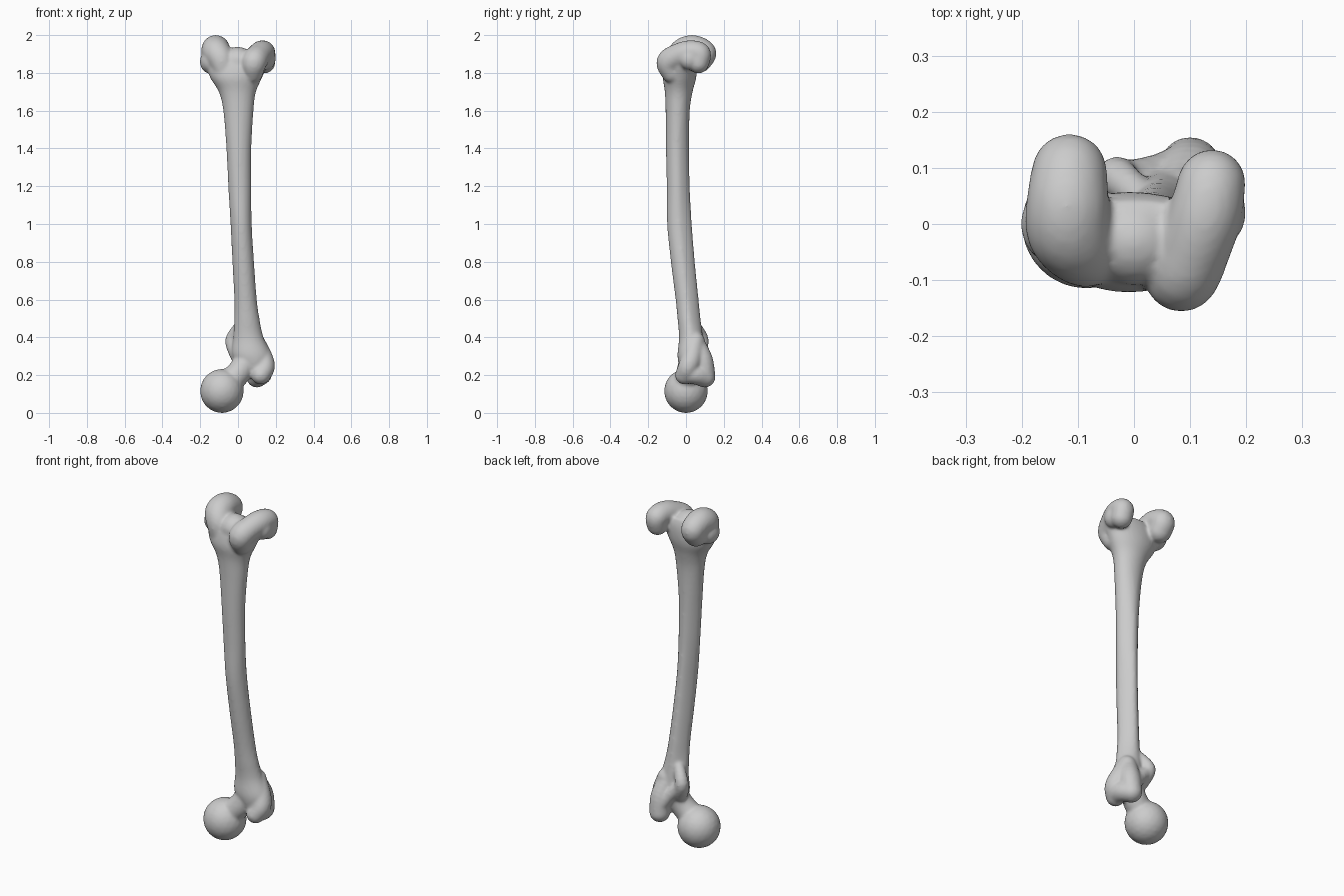
import bpy
import bmesh
from math import cos, sin, pi
from mathutils import Matrix, Vector

cube = bpy.data.objects.get("Cube")
if cube:
    bpy.data.objects.remove(cube, do_unlink=True)


def smooth_path(points, steps):
    """Return a smooth run of tuples passing through the given ones."""
    ends = [points[0]] + list(points) + [points[-1]]
    result = []
    for i in range(len(points) - 1):
        before, start, end, after = (Vector(p) for p in ends[i:i + 4])
        for step in range(steps):
            t = step / steps
            slope_in = (end - before) / 2
            slope_out = (after - start) / 2
            rise = t * t * (3 - 2 * t)
            result.append(start * (1 - rise) + end * rise
                          + slope_in * (t * (1 - t) ** 2)
                          - slope_out * (t * t * (1 - t)))
    result.append(Vector(points[-1]))
    return result


def ball(bm, centre, radii):
    scale = Matrix.Diagonal((*radii, 1))
    bmesh.ops.create_icosphere(bm, subdivisions=3, radius=1,
                               matrix=Matrix.Translation(centre) @ scale)


def sweep(bm, points, steps=5):
    """Run a round lump of changing radius along a path of (x, y, z, r)."""
    for x, y, z, r in smooth_path(points, steps):
        ball(bm, (x, y, z), (r, r, r))


def loft(bm, sections, sides=32, steps=5):
    """Skin level rings given as (z, left, right, front, back, pinch)."""
    rings = []
    for z, x_min, x_max, y_min, y_max, pinch in smooth_path(sections, steps):
        ring = []
        for i in range(sides):
            angle = 2 * pi * i / sides
            # the back is pinched into a long ridge
            narrow = 1 - pinch * max(0, sin(angle))
            x = (x_min + x_max) / 2 + (x_max - x_min) / 2 * cos(angle) * narrow
            y = (y_min + y_max) / 2 + (y_max - y_min) / 2 * sin(angle)
            ring.append(bm.verts.new((x, y, z)))
        rings.append(ring)
    for low, high in zip(rings, rings[1:]):
        for i in range(sides):
            j = (i + 1) % sides
            bm.faces.new((low[i], low[j], high[j], high[i]))
    bm.faces.new(rings[0][::-1])
    bm.faces.new(rings[-1])


bm = bmesh.new()

# Shaft, flaring at both ends
loft(bm, [
    (.22, .03, .16, -.03, .09, 0),
    (.3, -.03, .175, -.045, .1, 0),
    (.4, -.025, .135, -.037, .09, .1),
    (.5, -.02, .114, -.045, .077, .3),
    (.6, -.02, .1, -.055, .067, .3),
    (.8, -.03, .085, -.08, .047, .3),
    (1, -.04, .073, -.1, .031, .3),
    (1.2, -.052, .071, -.102, .02, .3),
    (1.4, -.062, .071, -.106, .016, .2),
    (1.6, -.078, .082, -.108, .02, 0),
    (1.7, -.102, .095, -.112, .035, 0),
    (1.78, -.15, .13, -.122, .055, 0),
    (1.86, -.165, .16, -.105, .055, 0),
    (1.91, -.13, .13, -.08, .04, 0),
])

# Ball head and neck
ball(bm, (-.085, 0, .116), (.116, .116, .117))
sweep(bm, [(-.04, .005, .17, .068), (.01, .015, .22, .066),
           (.05, .03, .29, .065), (.07, .03, .36, .06)])

# Large outer knob below the shaft
sweep(bm, [(.09, .05, .38, .05), (.13, .03, .29, .055),
           (.142, .01, .24, .053), (.12, -.008, .2, .05)])
sweep(bm, [(.08, .05, .38, .045), (.1, .085, .28, .058),
           (.1, .1, .19, .056)])
sweep(bm, [(.12, -.005, .205, .05), (.125, .05, .205, .055),
           (.1, .1, .19, .056)])

# Small rear knob and the crest joining the two knobs
sweep(bm, [(.01, .05, .46, .03), (-.03, .083, .385, .038),
           (0, .055, .31, .045)])
sweep(bm, [(-.025, .083, .37, .03), (.04, .09, .3, .035),
           (.09, .1, .24, .045)])

# Right knuckle and its side bulge
sweep(bm, [(-.115, .072, 1.865, .064), (-.115, .094, 1.905, .067),
           (-.118, .04, 1.926, .074), (-.115, -.01, 1.91, .077),
           (-.09, -.042, 1.87, .07), (-.075, -.045, 1.81, .063)])
ball(bm, (-.145, 0, 1.86), (.057, .07, .065))

# Left knuckle, reaching further forward
sweep(bm, [(.14, .065, 1.855, .058), (.138, .071, 1.9, .061),
           (.128, .02, 1.907, .066), (.108, -.04, 1.89, .066),
           (.085, -.09, 1.856, .067), (.078, -.075, 1.8, .055)])
ball(bm, (.15, .02, 1.875), (.05, .06, .06))

# Shallow groove between the knuckles
ball(bm, (0, -.03, 1.86), (.085, .08, .078))

bmesh.ops.recalc_face_normals(bm, faces=bm.faces)
mesh = bpy.data.meshes.new("thigh_bone")
bm.to_mesh(mesh)
bm.free()
bone = bpy.data.objects.new("thigh_bone", mesh)
bpy.context.collection.objects.link(bone)

# One plain colour
grey = bpy.data.materials.new("bone_grey")
grey.use_nodes = True
colour = (.6, .6, .6, 1)
grey.diffuse_color = colour
grey.node_tree.nodes["Principled BSDF"].inputs["Base Color"].default_value = colour
mesh.materials.append(grey)

# Fuse all lumps into one skin and soften the joins
bpy.ops.object.select_all(action='DESELECT')
bone.select_set(True)
bpy.context.view_layer.objects.active = bone
fuse = bone.modifiers.new("fuse", 'REMESH')
fuse.mode = 'VOXEL'
fuse.voxel_size = .008
fuse.use_smooth_shade = True
soften = bone.modifiers.new("soften", 'SMOOTH')
soften.factor = .5
soften.iterations = 8
for name in ("fuse", "soften"):
    bpy.ops.object.modifier_apply(modifier=name)
bpy.ops.object.shade_smooth()
